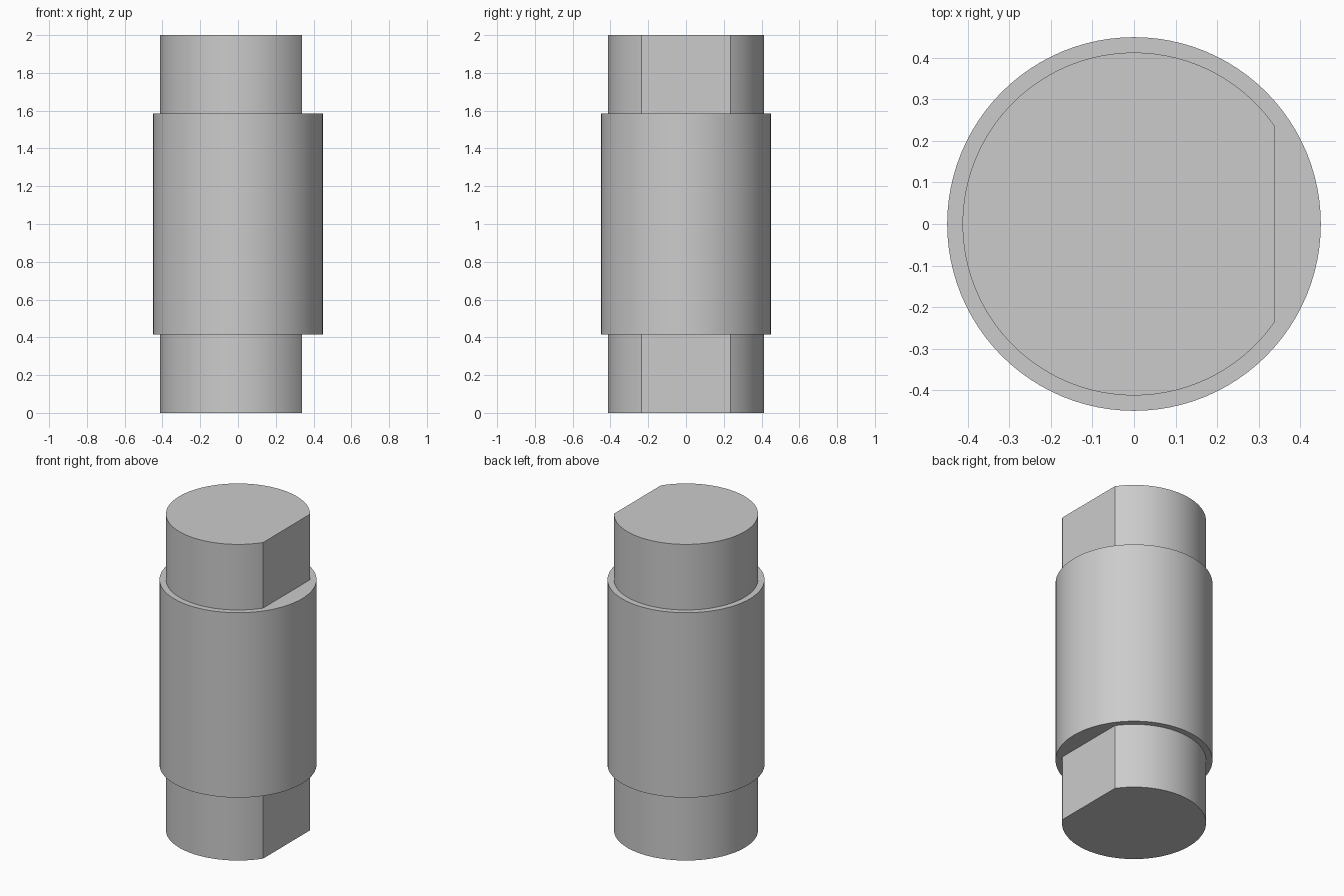
import bpy, bmesh, math

cube = bpy.data.objects.get("Cube")
if cube:
    bpy.data.objects.remove(cube, do_unlink=True)

HEIGHT = 2.0
SLEEVE_R, SLEEVE_Z0, SLEEVE_Z1 = 0.45, 0.415, 1.585
SHAFT_R, FLAT_X = 0.413, 0.34
SEGMENTS = 96

# Single plain grey finish
grey = bpy.data.materials.new("plain_grey")
grey.use_nodes = True
colour = (0.6, 0.6, 0.6, 1.0)
grey.diffuse_color = colour
grey.node_tree.nodes["Principled BSDF"].inputs["Base Color"].default_value = colour


def arc(radius, start, end, steps):
    angles = [start + (end - start) * i / steps for i in range(steps + 1)]
    return [(radius * math.cos(a), radius * math.sin(a)) for a in angles]


def extrude_outline(name, outline, z0, z1):
    """Solid prism from a closed outline between two heights."""
    bm = bmesh.new()
    base = bm.faces.new([bm.verts.new((x, y, z0)) for x, y in outline])
    result = bmesh.ops.extrude_face_region(bm, geom=[base], use_keep_orig=True)
    top = [v for v in result["geom"] if isinstance(v, bmesh.types.BMVert)]
    bmesh.ops.translate(bm, verts=top, vec=(0, 0, z1 - z0))
    bmesh.ops.recalc_face_normals(bm, faces=bm.faces)
    mesh = bpy.data.meshes.new(name)
    bm.to_mesh(mesh)
    bm.free()
    mesh.materials.append(grey)
    obj = bpy.data.objects.new(name, mesh)
    bpy.context.collection.objects.link(obj)
    return obj


# Full-length shaft with one flat on its +x side
half = math.acos(FLAT_X / SHAFT_R)
flatted_shaft = extrude_outline(
    "flatted_shaft", arc(SHAFT_R, half, 2 * math.pi - half, SEGMENTS), 0, HEIGHT)

# Wider round sleeve in the middle
sleeve = extrude_outline(
    "stepped_pin", arc(SLEEVE_R, 0, 2 * math.pi, SEGMENTS)[:-1], SLEEVE_Z0, SLEEVE_Z1)

# Fuse both into one clean solid
union = sleeve.modifiers.new("fuse_shaft", "BOOLEAN")
union.operation = "UNION"
union.solver = "EXACT"
union.object = flatted_shaft
bpy.ops.object.select_all(action="DESELECT")
sleeve.select_set(True)
bpy.context.view_layer.objects.active = sleeve
bpy.ops.object.modifier_apply(modifier=union.name)
bpy.data.objects.remove(flatted_shaft, do_unlink=True)

# Smooth round walls, crisp rims and flats
bpy.ops.object.shade_smooth_by_angle(angle=math.radians(20))
